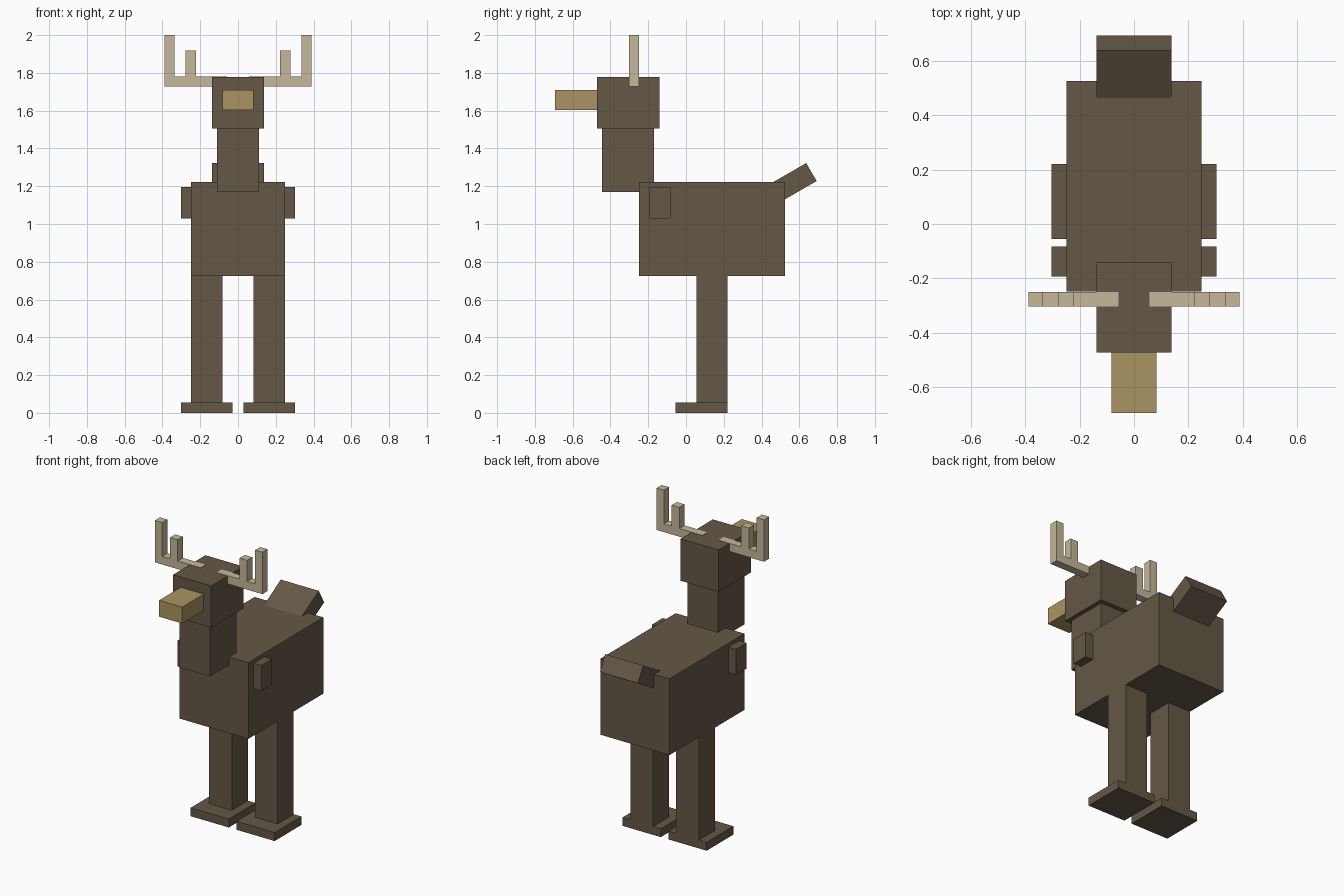
import bpy
from math import radians, cos, sin
from mathutils import Vector

cube = bpy.data.objects.get("Cube")
if cube:
    bpy.data.objects.remove(cube, do_unlink=True)


def linear(c):
    c /= 255
    return c / 12.92 if c <= 0.04045 else ((c + 0.055) / 1.055) ** 2.4


def material(name, *rgb):
    colour = [linear(c) for c in rgb] + [1]
    mat = bpy.data.materials.new(name)
    mat.use_nodes = True
    mat.diffuse_color = colour
    mat.node_tree.nodes["Principled BSDF"].inputs["Base Color"].default_value = colour
    return mat


brown = material("brown_hide", 101, 88, 71)
tan = material("tan_snout", 170, 149, 98)
bone = material("bone_antler", 196, 184, 154)


def box(name, mat, x, y, z):
    """Box spanning the given (low, high) range on each axis."""
    bpy.ops.mesh.primitive_cube_add(size=1, location=[sum(r) / 2 for r in (x, y, z)])
    obj = bpy.context.object
    obj.name = name
    obj.scale = [r[1] - r[0] for r in (x, y, z)]
    bpy.ops.object.transform_apply(location=False, rotation=False, scale=True)
    obj.data.materials.append(mat)
    return obj


def pair(name, mat, x, y, z):
    """Matching boxes on the left (+x) and right (-x)."""
    box("left_" + name, mat, x, y, z)
    box("right_" + name, mat, (-x[1], -x[0]), y, z)


# Body, neck, head and snout
box("body", brown, (-0.248, 0.248), (-0.248, 0.525), (0.725, 1.222))
box("neck", brown, (-0.11, 0.11), (-0.445, -0.17), (1.17, 1.505))
box("head", brown, (-0.137, 0.137), (-0.472, -0.14), (1.505, 1.778))
box("snout", tan, (-0.083, 0.083), (-0.693, -0.472), (1.603, 1.71))

# Legs, feet and small side stubs
pair("leg", brown, (0.083, 0.248), (0.055, 0.22), (0.055, 0.725))
pair("foot", brown, (0.028, 0.303), (-0.055, 0.22), (0, 0.055))
pair("side_stub", brown, (0.24, 0.303), (-0.193, -0.083), (1.03, 1.197))

# Antlers: a beam with two upright tines on each side
depth = (-0.303, -0.25)
pair("antler_beam", bone, (0.057, 0.388), depth, (1.727, 1.78))
pair("outer_tine", bone, (0.335, 0.388), depth, (1.78, 2.0))
pair("inner_tine", bone, (0.223, 0.278), depth, (1.78, 1.918))

# Tail: a flat block tilted upward, rooted inside the body
tilt = radians(30)
length = 0.33
tail = box("tail", brown, (-0.137, 0.137), (-length / 2, length / 2), (-0.055, 0.055))
tail.rotation_euler.x = tilt
tail.location = Vector((0, 0.664, 1.275)) - Vector((0, cos(tilt), sin(tilt))) * length / 2
